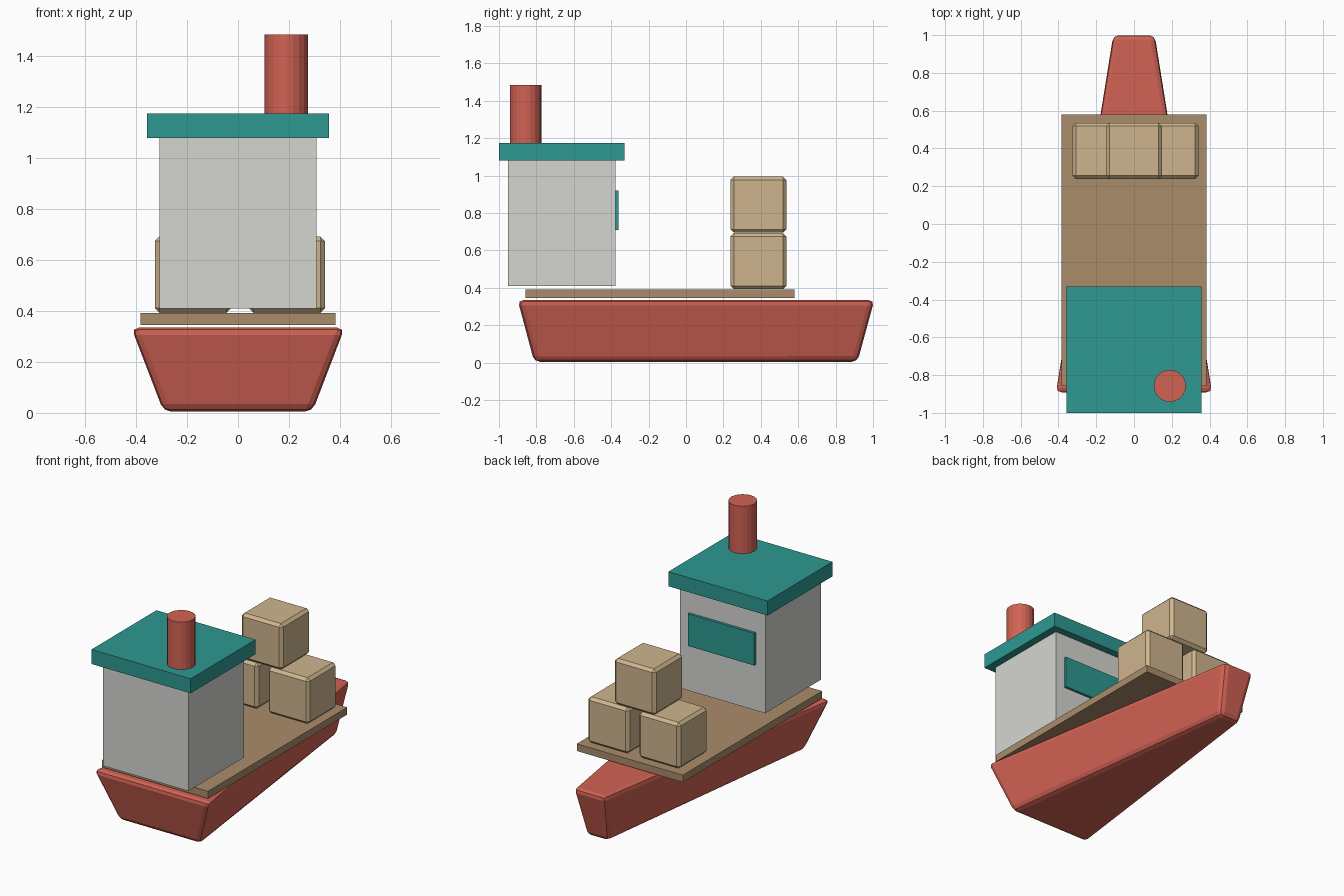
import bpy, bmesh

cube = bpy.data.objects.get("Cube")
if cube:
    bpy.data.objects.remove(cube, do_unlink=True)


def srgb(*rgb):
    lin = [c / 255 / 12.92 if c < 11 else ((c / 255 + 0.055) / 1.055) ** 2.4 for c in rgb]
    return (*lin, 1.0)


def material(name, color):
    m = bpy.data.materials.new(name)
    m.use_nodes = True
    m.diffuse_color = color
    m.node_tree.nodes["Principled BSDF"].inputs["Base Color"].default_value = color
    return m


red = material("hull_red", srgb(210, 98, 84))
teal = material("roof_teal", srgb(46, 152, 145))
grey = material("cabin_grey", srgb(213, 213, 209))
wood = material("deck_brown", srgb(170, 140, 106))
tan = material("crate_tan", srgb(206, 181, 141))


def finish(name, bm, mat, bevel=0, segments=1):
    bmesh.ops.recalc_face_normals(bm, faces=bm.faces[:])
    me = bpy.data.meshes.new(name)
    bm.to_mesh(me)
    bm.free()
    me.materials.append(mat)
    ob = bpy.data.objects.new(name, me)
    bpy.context.collection.objects.link(ob)
    if bevel:
        mod = ob.modifiers.new("soft_edges", 'BEVEL')
        mod.width = bevel
        mod.segments = segments
    return ob


def box(name, x, y, z, mat, bevel=0):
    """Box from (min, max) ranges along each axis."""
    bm = bmesh.new()
    bmesh.ops.create_cube(bm, size=1)
    for v in bm.verts:
        v.co = [r[0] if c < 0 else r[1] for c, r in zip(v.co, (x, y, z))]
    return finish(name, bm, mat, bevel)


# Hull: a block narrowing to the bow and to the keel
bm = bmesh.new()
bmesh.ops.create_cube(bm, size=1)
for v in bm.verts:
    top, bow = v.co.z > 0, v.co.y > 0
    half = (0.113 if top else 0.078) if bow else (0.424 if top else 0.296)
    y = (1.007 if top else 0.917) if bow else (-0.9 if top else -0.812)
    v.co = (half if v.co.x > 0 else -half, y, 0.335 if top else 0.005)
finish("hull", bm, red, 0.03, 2)

# Deck, cabin, window and roof
box("deck", (-0.383, 0.383), (-0.857, 0.58), (0.345, 0.392), wood)
box("cabin", (-0.308, 0.308), (-0.952, -0.378), (0.41, 1.08), grey)
box("window", (-0.24, 0.24), (-0.38, -0.361), (0.71, 0.92), teal)
box("roof", (-0.358, 0.358), (-1.0, -0.33), (1.08, 1.175), teal)

# Chimney
bm = bmesh.new()
bmesh.ops.create_cone(bm, cap_ends=True, segments=20, radius1=0.085, radius2=0.085, depth=0.31)
bmesh.ops.translate(bm, verts=bm.verts[:], vec=(0.19, -0.857, 1.33))
finish("chimney", bm, red)

# Three stacked crates
for name, x, z in (("crate_left", 0.192, 0.393), ("crate_right", -0.177, 0.393),
                   ("crate_top", 0.0, 0.695)):
    box(name, (x - 0.149, x + 0.149), (0.238, 0.536), (z, z + 0.3), tan, 0.018)
